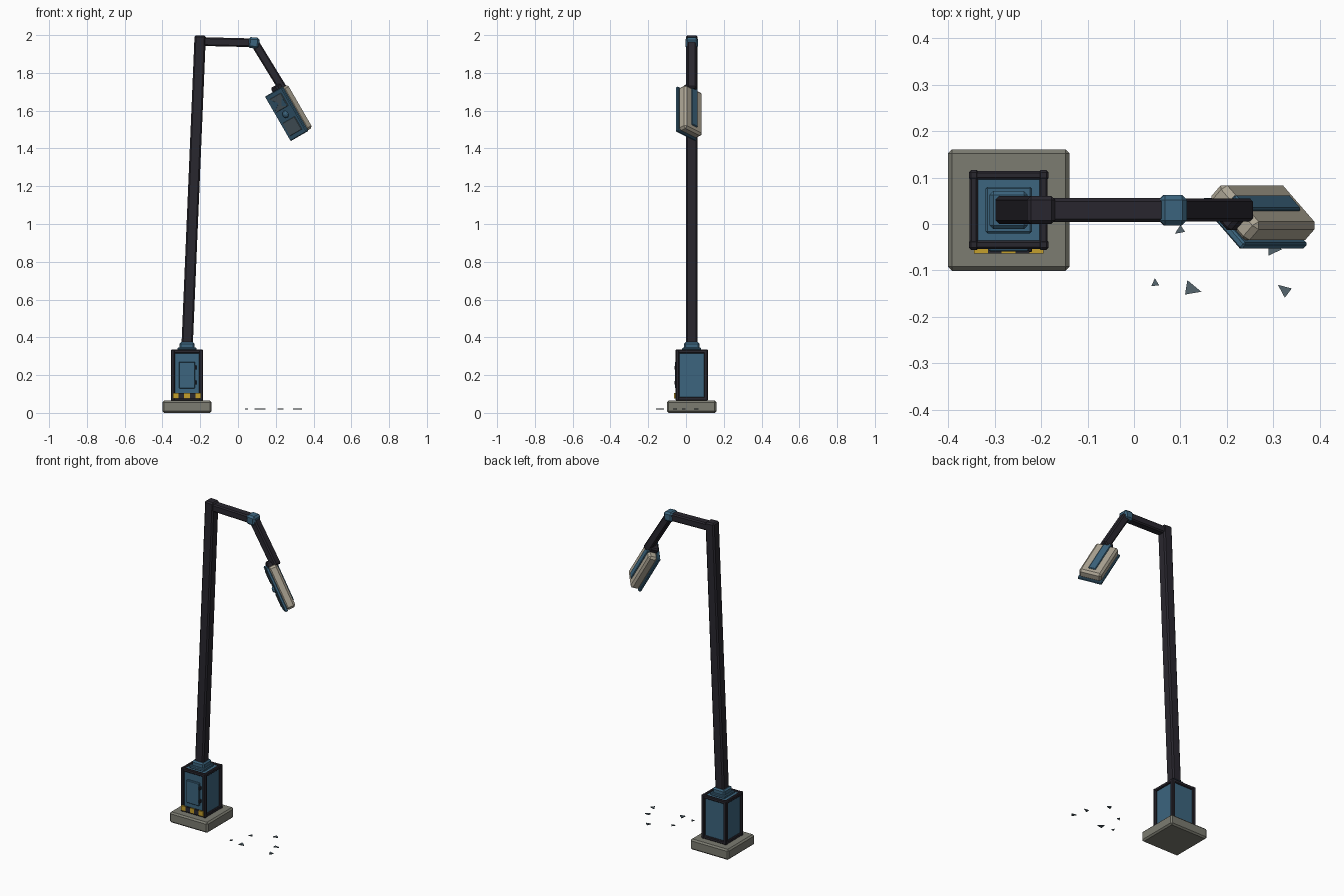
import bpy, bmesh, math
from mathutils import Matrix, Vector

if "Cube" in bpy.data.objects:
    bpy.data.objects.remove(bpy.data.objects["Cube"])


def material(name, rgb):
    m = bpy.data.materials.new(name)
    m.diffuse_color = (*rgb, 1)
    m.use_nodes = True
    m.node_tree.nodes["Principled BSDF"].inputs["Base Color"].default_value = m.diffuse_color
    return m


DARK = material("dark_metal", (0.022, 0.02, 0.028))
BLUE = material("blue_paint", (0.045, 0.13, 0.21))
CREAM = material("cream_shell", (0.42, 0.38, 0.30))
STONE = material("concrete", (0.20, 0.20, 0.165))
YELLOW = material("hazard_yellow", (0.56, 0.35, 0.025))
GLASS = material("broken_glass", (0.09, 0.13, 0.155))


def finish(name, bm, mat, matrix=Matrix()):
    me = bpy.data.meshes.new(name)
    bmesh.ops.recalc_face_normals(bm, faces=bm.faces)
    bm.to_mesh(me)
    bm.free()
    me.materials.append(mat)
    ob = bpy.data.objects.new(name, me)
    ob.matrix_world = matrix
    bpy.context.collection.objects.link(ob)
    return ob


def box(name, center, size, mat, bevel=0.0, matrix=Matrix()):
    bm = bmesh.new()
    bmesh.ops.create_cube(bm, size=1)
    bmesh.ops.scale(bm, vec=size, verts=bm.verts)
    if bevel:
        bmesh.ops.bevel(bm, geom=bm.edges[:], offset=bevel, segments=1, affect='EDGES')
    bmesh.ops.translate(bm, vec=center, verts=bm.verts)
    return finish(name, bm, mat, matrix)


def beam(name, a, b, width, depth, mat, bevel):
    """Chamfered square bar between two points in the x-z plane."""
    a, b = Vector(a), Vector(b)
    z = (b - a).normalized()
    y = Vector((0, 1, 0))
    x = y.cross(z)
    m = Matrix((x, y, z)).transposed().to_4x4()
    m.translation = (a + b) / 2
    return box(name, (0, 0, 0), (width, depth, (b - a).length), mat, bevel, m)


def prism(name, pts, h, mat, matrix=Matrix()):
    """Flat polygon in x-y, thickened upward."""
    bm = bmesh.new()
    f = bm.faces.new([bm.verts.new((x, y, 0)) for x, y in pts])
    r = bmesh.ops.extrude_face_region(bm, geom=[f])
    bmesh.ops.translate(bm, vec=(0, 0, h),
                        verts=[v for v in r["geom"] if isinstance(v, bmesh.types.BMVert)])
    return finish(name, bm, mat, matrix)


# Foundation slab and cabinet core
CX, CY = -0.27, 0.03
box("foundation_slab", (CX, CY, 0.0325), (0.262, 0.262, 0.065), STONE, 0.009)
box("cabinet_core", (CX, CY, 0.198), (0.15, 0.15, 0.262), BLUE)

# Cabinet frame: corner posts, lower and upper rails
for i in (-1, 1):
    for j in (-1, 1):
        box("cabinet_post", (CX + i * 0.075, CY + j * 0.075, 0.2), (0.022, 0.022, 0.272), DARK, 0.005)
for z in (0.075, 0.325):
    for s in (-1, 1):
        box("cabinet_rail", (CX, CY + s * 0.075, z), (0.15, 0.018, 0.02), DARK, 0.004)
        box("cabinet_rail", (CX + s * 0.075, CY, z), (0.018, 0.15, 0.02), DARK, 0.004)

# Cabinet door with hinges
box("cabinet_door", (CX, -0.051, 0.2), (0.086, 0.016, 0.14), BLUE, 0.003)
for z in (0.16, 0.24):
    box("door_hinge", (CX + 0.046, -0.052, z), (0.009, 0.016, 0.022), DARK, 0.002)

# Hazard strip along the foot of the front
for k in range(5):
    box("hazard_block", (CX - 0.06 + k * 0.03, -0.059, 0.091), (0.03, 0.01, 0.03),
        DARK if k % 2 else YELLOW)

# Collar, leaning pole and broken arm
box("pole_collar_base", (CX, CY, 0.337), (0.1, 0.1, 0.018), BLUE, 0.004)
box("pole_collar", (CX, CY, 0.356), (0.082, 0.082, 0.036), BLUE, 0.008)
beam("leaning_pole", (CX, CY, 0.34), (-0.2, CY, 1.998), 0.06, 0.06, DARK, 0.008)
beam("upper_arm", (-0.2, CY, 1.966), (0.09, CY, 1.959), 0.046, 0.052, DARK, 0.007)
beam("arm_joint", (0.054, CY, 1.961), (0.113, CY, 1.957), 0.058, 0.066, BLUE, 0.011)
beam("lower_arm", (0.085, CY, 1.965), (0.24, CY, 1.712), 0.046, 0.05, DARK, 0.007)

# Lamp head frame: hangs 30 degrees off vertical, twisted about its long axis
w, up, y = Vector((0.866, 0, 0.5)), Vector((-0.5, 0, 0.866)), Vector((0, 1, 0))
c = math.sqrt(0.5)
HEAD = Matrix((w * c - y * c, y * c + w * c, up)).transposed().to_4x4()
HEAD.translation = (0.274, 0.02, 1.593)

# Lamp head body
box("lamp_shell", (0, 0.006, 0), (0.134, 0.056, 0.264), CREAM, 0.012, HEAD)
box("lamp_face_plate", (0, -0.026, 0), (0.144, 0.018, 0.272), BLUE, 0.004, HEAD)
box("lamp_spine", (0, 0.027, 0.018), (0.044, 0.026, 0.236), BLUE, 0.004, HEAD)
box("lamp_neck", (0.005, 0.006, 0.135), (0.055, 0.055, 0.05), DARK, 0.008, HEAD)

# Two light panels and the sensor dome on the lamp face
FACE = HEAD @ Matrix.Translation((0, -0.035, 0)) @ Matrix.Rotation(math.pi / 2, 4, 'X')
for s in (-1, 1):
    box("light_panel", (0, s * 0.072, 0.001), (0.1, 0.078, 0.006), GLASS, 0.0015, FACE)
for pts in (((-0.045, 0.108), (-0.045, 0.045), (0.0, 0.07)),
            ((0.045, 0.036), (0.045, 0.09), (0.01, 0.05))):
    prism("panel_gap", pts, 0.005, BLUE, FACE)
bm = bmesh.new()
bmesh.ops.create_uvsphere(bm, u_segments=10, v_segments=6, radius=0.02)
bmesh.ops.scale(bm, vec=(1, 1, 0.7), verts=bm.verts)
finish("sensor_dome", bm, BLUE, FACE)

# Fallen glass shards
shards = (((.045, -.117), (.037, -.134), (.054, -.132)),
          ((.115, -.121), (.145, -.146), (.11, -.152)),
          ((.31, -.131), (.34, -.139), (.325, -.159)),
          ((.1, -.002), (.11, -.017), (.088, -.021)),
          ((.29, -.048), (.32, -.054), (.29, -.068)),
          ((.21, .042), (.24, .05), (.22, .066)))
for pts in shards:
    prism("glass_shard", pts, 0.005, GLASS, Matrix.Translation((0, 0, 0.017)))
